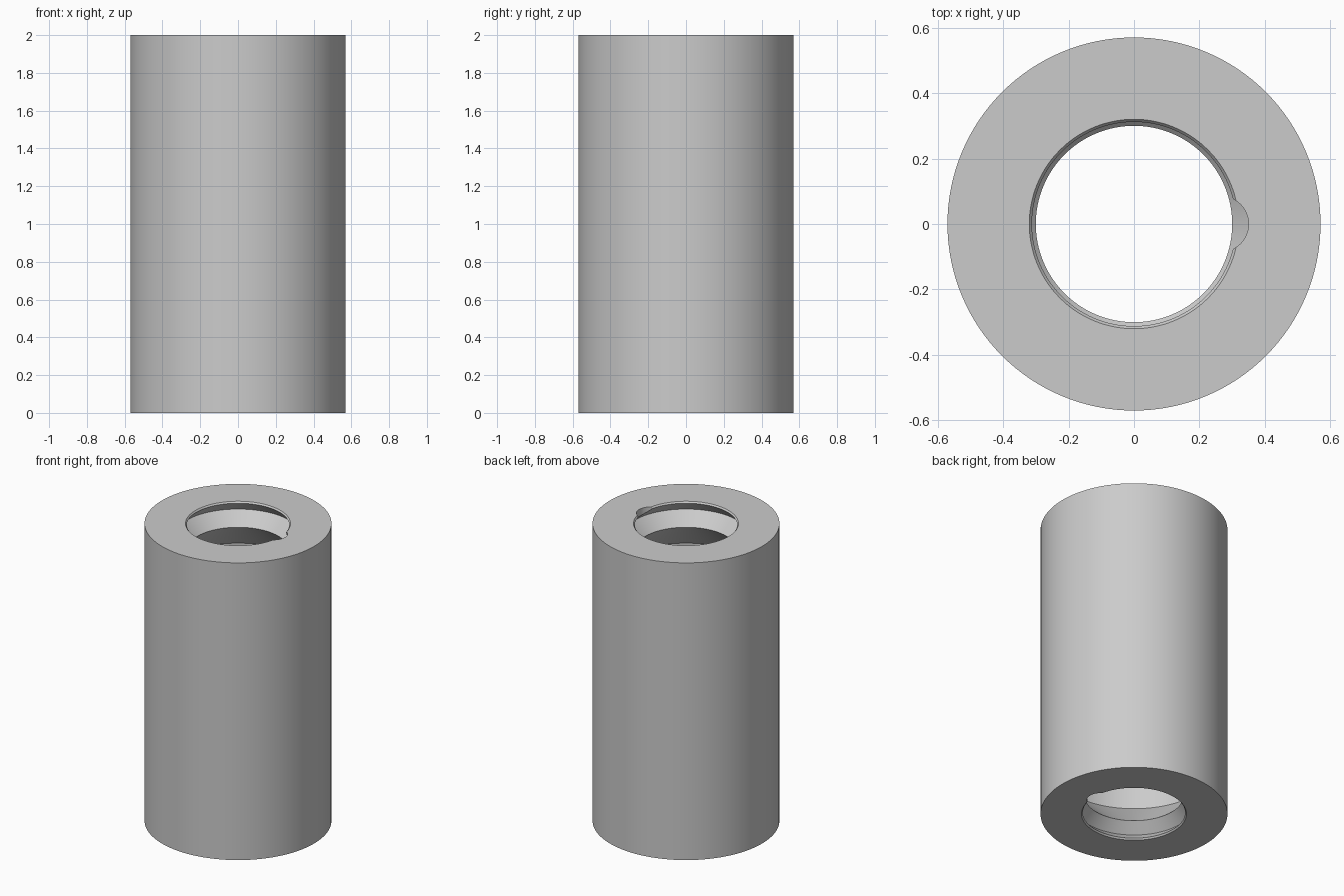
import bpy, bmesh, math

SEGMENTS = 128
HEIGHT = 2.0
OUTER = 0.57

cube = bpy.data.objects.get("Cube")
if cube:
    bpy.data.objects.remove(cube, do_unlink=True)

grey = bpy.data.materials.new("plain grey")
grey.use_nodes = True
colour = (0.6, 0.6, 0.6, 1)
grey.diffuse_color = colour
grey.node_tree.nodes["Principled BSDF"].inputs["Base Color"].default_value = colour


def mouth(groove_radius, groove_depth, throat_depth, chamber=0.5):
    """Radius and depth pairs: chamfer, lip, V groove, throat, shoulder."""
    return [(0.32, 0.0), (0.312, 0.01), (groove_radius, groove_depth),
            (0.30, throat_depth), (chamber, throat_depth + chamber - 0.30)]


def lathe(name, profile):
    """Revolve a closed radius-height outline around z."""
    bm = bmesh.new()
    rings = []
    for i in range(SEGMENTS):
        a = 2 * math.pi * i / SEGMENTS
        rings.append([bm.verts.new((r * math.cos(a), r * math.sin(a), z))
                      for r, z in profile])
    n = len(profile)
    for i in range(SEGMENTS):
        a, b = rings[i], rings[(i + 1) % SEGMENTS]
        for j in range(n):
            k = (j + 1) % n
            bm.faces.new((a[j], b[j], b[k], a[k]))
    bmesh.ops.recalc_face_normals(bm, faces=bm.faces)
    mesh = bpy.data.meshes.new(name)
    bm.to_mesh(mesh)
    bm.free()
    obj = bpy.data.objects.new(name, mesh)
    bpy.context.collection.objects.link(obj)
    mesh.materials.append(grey)
    return obj


# Hollow tube with a grooved mouth at each end and a wide inner chamber
top = [(r, HEIGHT - d) for r, d in mouth(0.385, 0.083, 0.166)]
bottom = mouth(0.364, 0.062, 0.126)
tube = lathe("hollow_tube", [(OUTER, 0), (OUTER, HEIGHT)] + top + bottom[::-1])

# Rounded entry notches through the lips, on the left side
for name, z in (("bottom_notch_cutter", 0.0), ("top_notch_cutter", HEIGHT)):
    bpy.ops.mesh.primitive_cylinder_add(vertices=48, radius=0.085, depth=0.1,
                                        location=(0.265, 0, z))
    cutter = bpy.context.object
    cutter.name = name
    cutter.data.materials.append(grey)
    cut = tube.modifiers.new(name, 'BOOLEAN')
    cut.operation = 'DIFFERENCE'
    cut.solver = 'EXACT'
    cut.object = cutter
    bpy.context.view_layer.objects.active = tube
    bpy.ops.object.modifier_apply(modifier=cut.name)
    bpy.data.objects.remove(cutter, do_unlink=True)

# Smooth round walls with crisp rims
bpy.ops.object.select_all(action='DESELECT')
tube.select_set(True)
bpy.context.view_layer.objects.active = tube
bpy.ops.object.shade_smooth_by_angle(angle=math.radians(30))
